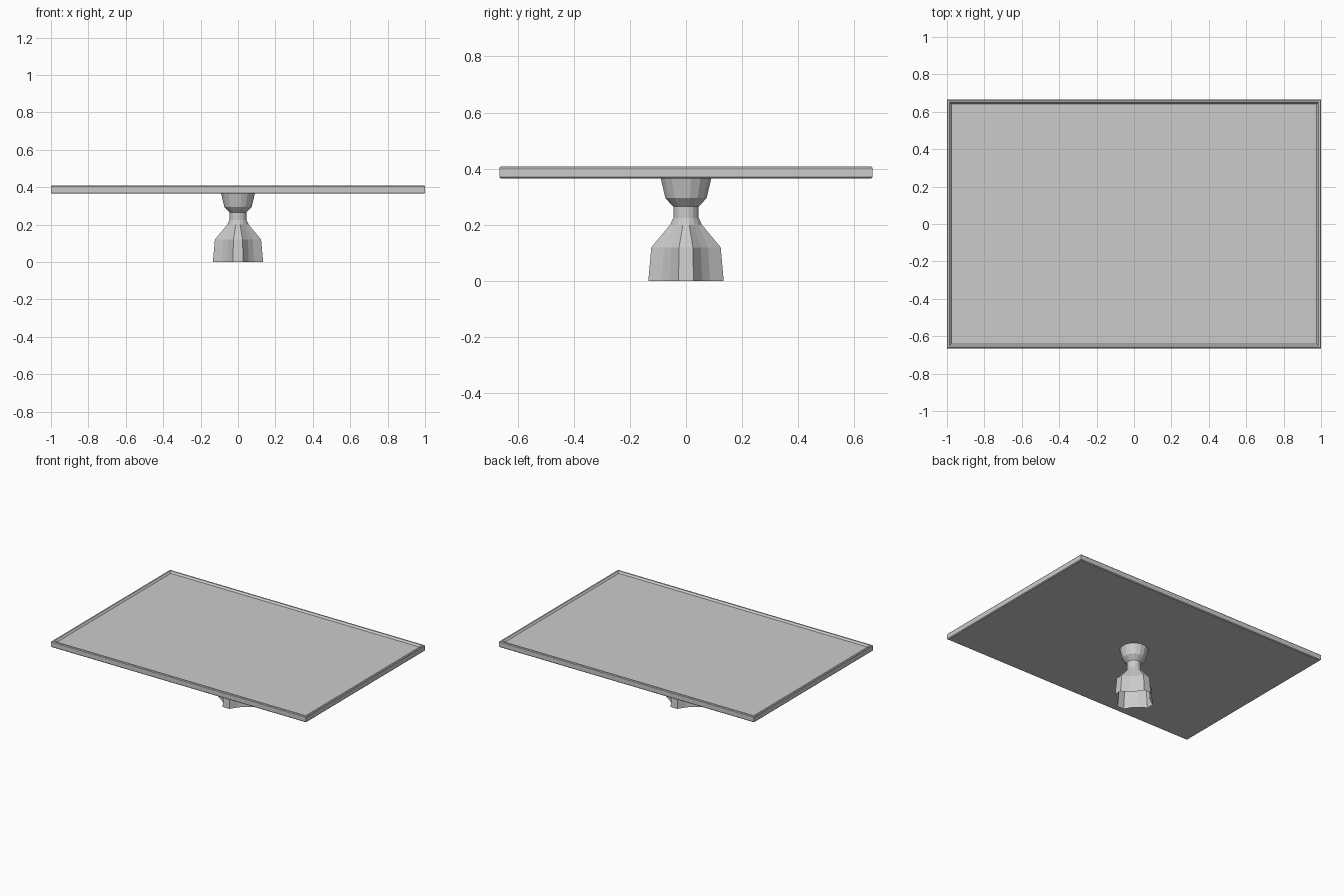
import bpy, bmesh, math

if "Cube" in bpy.data.objects:
    bpy.data.objects.remove(bpy.data.objects["Cube"])


def make_object(name, bm):
    bmesh.ops.recalc_face_normals(bm, faces=bm.faces)
    mesh = bpy.data.meshes.new(name)
    bm.to_mesh(mesh)
    bm.free()
    obj = bpy.data.objects.new(name, mesh)
    bpy.context.collection.objects.link(obj)
    return obj


def loft(name, rings):
    """Join equal-length closed rings of points; cap only the last ring."""
    bm = bmesh.new()
    loops = [[bm.verts.new(p) for p in ring] for ring in rings]
    n = len(loops[0])
    for a, b in zip(loops, loops[1:]):
        for i in range(n):
            j = (i + 1) % n
            bm.faces.new((a[i], a[j], b[j], b[i]))
    return bm, loops


def rectangle(inset, z):
    x, y = 1.0 - inset, 0.665 - inset
    return [(-x, -y, z), (x, -y, z), (x, y, z), (-x, y, z)]


# Table top: slab with softened edges and a shallow recess inside a thin rim
profile = [(0.005, 0.365), (0, 0.37), (0, 0.403), (0.004, 0.408),
           (0.014, 0.408), (0.024, 0.396)]
bm, loops = loft("table_top", [rectangle(*p) for p in profile])
bm.faces.new(loops[0])
bm.faces.new(loops[-1])
make_object("table_top", bm)


def pedestal_ring(ridge, valley, z):
    """Sixteen points: pairs on the four axis ridges and diagonal valleys."""
    ring = []
    for i in range(16):
        a = math.radians(11.25 + 22.5 * i)
        r = ridge if i % 4 in (0, 3) else valley
        ring.append((r * math.cos(a), r * math.sin(a), z))
    return ring


# Pedestal: fluted open-bottomed foot, round neck and flared cup
profile = [(0.137, 0.103, 0), (0.126, 0.095, 0.12), (0.058, 0.054, 0.2),
           (0.046, 0.046, 0.225), (0.046, 0.046, 0.265),
           (0.075, 0.075, 0.295), (0.092, 0.092, 0.366)]
bm, loops = loft("pedestal", [pedestal_ring(*p) for p in profile])
make_object("pedestal", bm)
